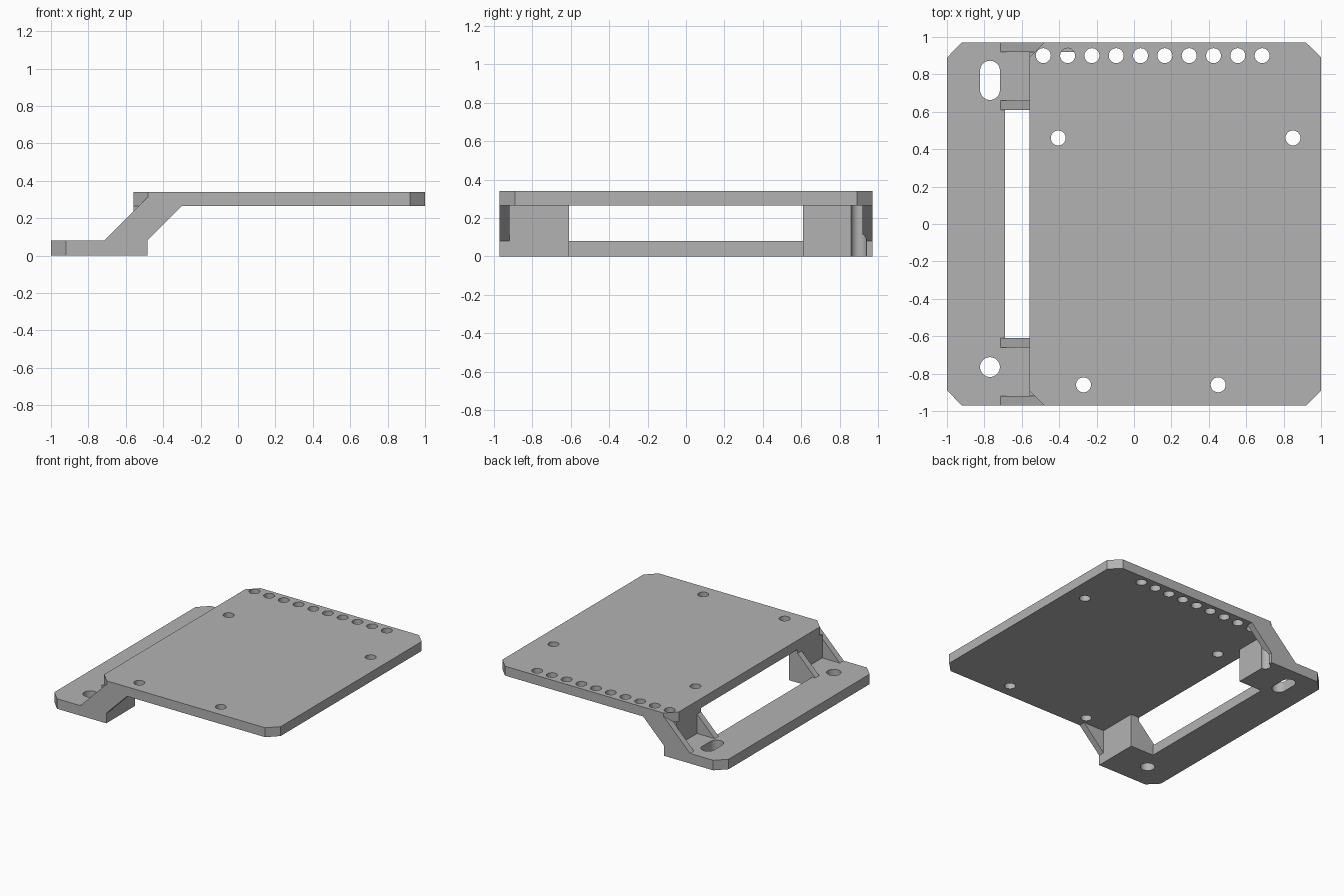
import bpy, bmesh, math
from mathutils import Vector

cube = bpy.data.objects.get("Cube")
if cube:
    bpy.data.objects.remove(cube, do_unlink=True)

grey = bpy.data.materials.new("plain grey")
grey.use_nodes = True
colour = (0.45, 0.45, 0.45, 1)
grey.diffuse_color = colour
grey.node_tree.nodes["Principled BSDF"].inputs["Base Color"].default_value = colour

HALF = 0.97          # half width in y
IN = 0.61            # inner side of each leg
RIB = 0.05           # gusset thickness
LOW, DECK, TOP = 0.08, 0.265, 0.34
BACK = -0.485        # inner end of the foot


def prism(name, points, offset):
    """Extrude a closed outline along an offset."""
    bm = bmesh.new()
    face = bm.faces.new([bm.verts.new(p) for p in points])
    new = bmesh.ops.extrude_face_region(bm, geom=[face])["geom"]
    bmesh.ops.translate(bm, vec=Vector(offset),
                        verts=[v for v in new if isinstance(v, bmesh.types.BMVert)])
    bmesh.ops.recalc_face_normals(bm, faces=bm.faces)
    mesh = bpy.data.meshes.new(name)
    bm.to_mesh(mesh)
    bm.free()
    mesh.materials.append(grey)
    obj = bpy.data.objects.new(name, mesh)
    bpy.context.collection.objects.link(obj)
    return obj


def slab(name, outline, z0, z1):
    return prism(name, [(x, y, z0) for x, y in outline], (0, 0, z1 - z0))


def rib(name, profile, y0, y1):
    return prism(name, [(x, y0, z) for x, z in profile], (0, y1 - y0, 0))


def hole(x, y, r, z0, z1, stretch=0.0):
    """Round cutter, or a slot along y when stretched."""
    ring = []
    for i in range(33 if stretch else 32):
        a = math.tau * i / 32
        ring.append((x + r * math.cos(a), y + r * math.sin(a)))
    if stretch:
        ring = [(x + r * math.cos(math.pi * i / 16 + s * math.pi),
                 y + (stretch if s == 0 else -stretch) + r * math.sin(math.pi * i / 16 + s * math.pi))
                for s in (0, 1) for i in range(17)]
    return slab("cutter", ring, z0, z1)


def combine(target, others, operation):
    """Apply a boolean with each object, then drop it."""
    for other in others:
        other.hide_render = True
        mod = target.modifiers.new("join", 'BOOLEAN')
        mod.operation, mod.solver, mod.object = operation, 'EXACT', other
        bpy.context.view_layer.objects.active = target
        bpy.ops.object.modifier_apply(modifier=mod.name)
        bpy.data.objects.remove(other, do_unlink=True)


# Deck with four clipped corners and its through holes
c = 0.08
deck = slab("deck", [(-0.56, -HALF + c), (-0.56 + c, -HALF), (1 - c, -HALF), (1, -HALF + c),
                     (1, HALF - c), (1 - c, HALF), (-0.56 + c, HALF), (-0.56, HALF - c)], DECK, TOP)
spots = [(BACK + 0.13 * i, 0.9) for i in range(1, 10)]
spots += [(-0.405, 0.46), (0.85, 0.46), (-0.27, -0.86), (0.45, -0.86)]
combine(deck, [hole(x, y, 0.04, 0.2, 0.4) for x, y in spots], 'DIFFERENCE')

# Foot: a strip with two toes reaching under the legs
foot = slab("foot", [(-1, -HALF + c), (-1 + c, -HALF), (BACK, -HALF), (BACK, -IN), (-0.69, -IN),
                     (-0.69, IN), (BACK, IN), (BACK, HALF), (-1 + c, HALF), (-1, HALF - c)], 0, LOW)
combine(foot, [hole(-0.77, -0.765, 0.053, -0.1, 0.2),
               hole(-0.77, 0.768, 0.053, -0.1, 0.2, 0.052)], 'DIFFERENCE')

# Legs: an upright wall between an inner brace and a slanted outer brace
legs = []
for side in (-1, 1):
    legs.append(slab("leg_wall", [(-0.56, side * IN), (BACK, side * IN),
                                  (BACK, side * (HALF - RIB)), (-0.56, side * (HALF - RIB))], LOW, DECK))
    legs.append(rib("inner_brace", [(-0.715, LOW), (-0.56, LOW), (-0.56, 0.235)],
                    side * IN, side * (IN + RIB)))
    legs.append(rib("outer_brace", [(-0.715, LOW), (BACK, LOW), (-0.30, DECK), (-0.30, 0.31), (BACK, 0.31)],
                    side * (HALF - RIB), side * HALF))

# Join into one bracket, then drill the hole that runs down through a leg
foot.name = "bracket"
combine(foot, legs[:3] + legs[3:], 'UNION')
# keep the braces from filling the second deck hole
combine(foot, [hole(x, y, 0.04, DECK, 0.4) for x, y in spots[:2]], 'DIFFERENCE')
combine(foot, [deck], 'UNION')
combine(foot, [hole(BACK, 0.9, 0.04, -0.1, 0.5)], 'DIFFERENCE')

bpy.ops.object.select_all(action='DESELECT')
foot.select_set(True)
bpy.context.view_layer.objects.active = foot
bpy.ops.object.shade_smooth_by_angle(angle=math.radians(30))
